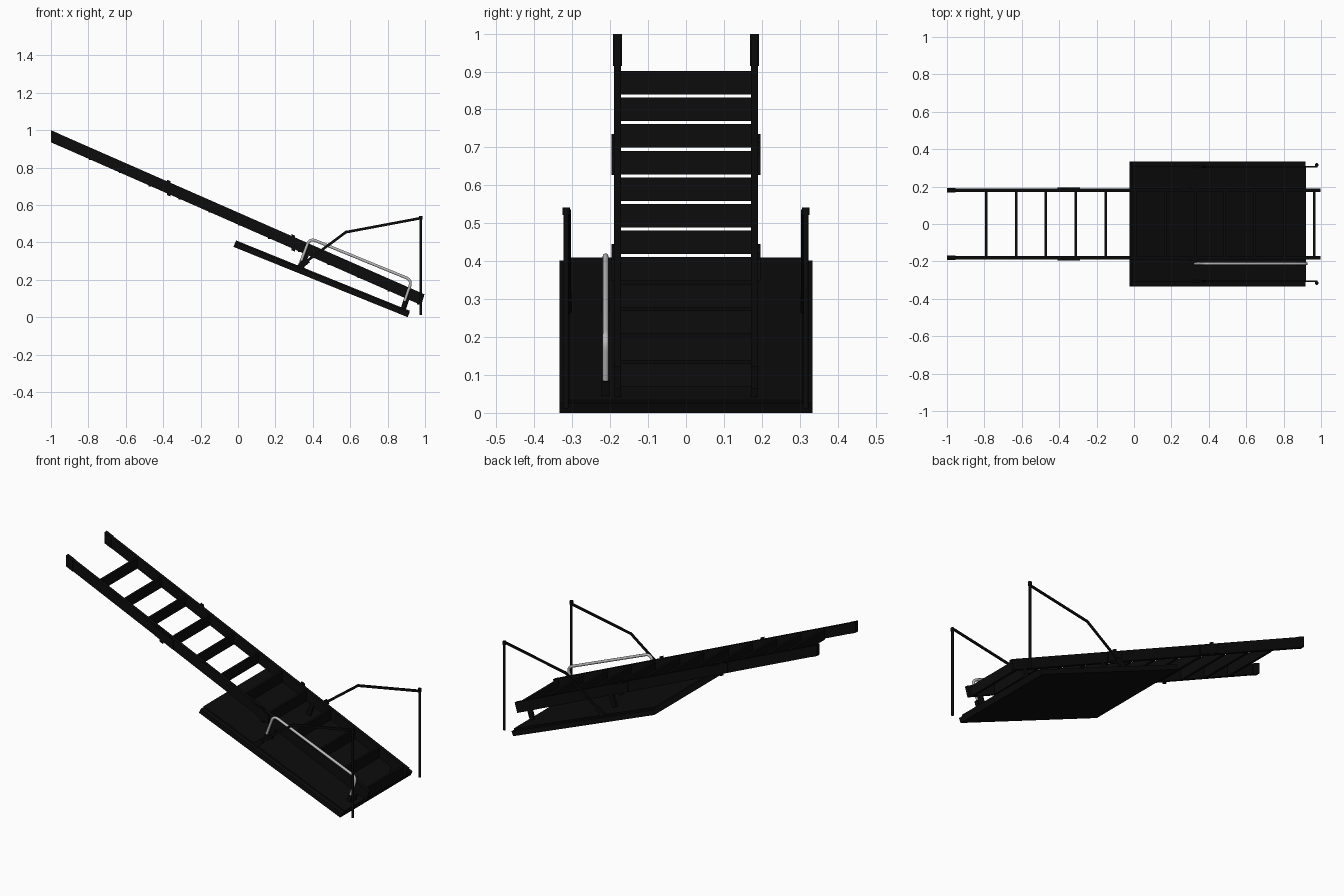
import bpy, bmesh
from mathutils import Vector

if "Cube" in bpy.data.objects:
    bpy.data.objects.remove(bpy.data.objects["Cube"])


def material(name, value):
    m = bpy.data.materials.new(name)
    m.diffuse_color = (value, value, value, 1)
    m.use_nodes = True
    m.node_tree.nodes["Principled BSDF"].inputs["Base Color"].default_value = m.diffuse_color
    return m


BLACK = material("black paint", 0.0035)
STEEL = material("light steel", 0.5)


def finish(name, bm, mat):
    bmesh.ops.recalc_face_normals(bm, faces=bm.faces)
    me = bpy.data.meshes.new(name)
    bm.to_mesh(me)
    bm.free()
    me.materials.append(mat)
    ob = bpy.data.objects.new(name, me)
    bpy.context.collection.objects.link(ob)
    return ob


def plate(name, outline, y0, y1, mat=BLACK):
    """Side outline (x, z) extruded from y0 to y1."""
    bm = bmesh.new()
    face = bm.faces.new([bm.verts.new((x, y0, z)) for x, z in outline])
    ext = bmesh.ops.extrude_face_region(bm, geom=[face])
    verts = [g for g in ext["geom"] if isinstance(g, bmesh.types.BMVert)]
    bmesh.ops.translate(bm, verts=verts, vec=(0, y1 - y0, 0))
    return finish(name, bm, mat)


def strip(name, a, b, width, y0, y1):
    """Straight flat bar between two side points."""
    a, b = Vector(a), Vector(b)
    d = (b - a).normalized()
    n = Vector((-d.y, d.x)) * width / 2
    return plate(name, [a + n, b + n, b - n, a - n], y0, y1)


def tube(name, points, radius, mat, bend=0.0, sides=12):
    """Round tube through points with rounded corners."""
    pts = [Vector(p) for p in points]
    path = [pts[0]]
    for p, q, r in zip(pts, pts[1:], pts[2:]):
        s, e = q + (p - q).normalized() * bend, q + (r - q).normalized() * bend
        for i in range(7):
            t = i / 6
            path.append(s * (1 - t) ** 2 + q * 2 * t * (1 - t) + e * t * t)
    path.append(pts[-1])
    cu = bpy.data.curves.new(name, 'CURVE')
    cu.dimensions = '3D'
    cu.bevel_depth = radius
    cu.bevel_resolution = sides // 4
    cu.use_fill_caps = True
    sp = cu.splines.new('POLY')
    sp.points.add(len(path) - 1)
    for pt, co in zip(sp.points, path):
        pt.co = (*co, 1)
    cu.materials.append(mat)
    ob = bpy.data.objects.new(name, cu)
    bpy.context.collection.objects.link(ob)
    return ob


def both(y0, y1):
    """Same y range on either side."""
    return (("front", -y1, -y0), ("back", y0, y1))


SLOPE = 0.44


def rail_z(x):
    return 0.967 - SLOPE * (x + 1)


def rail_piece(name, x0, x1, half, y0, y1):
    z0, z1 = rail_z(x0), rail_z(x1)
    plate(name, [(x0, z0 - half), (x1, z1 - half), (x1, z1 + half), (x0, z0 + half)], y0, y1)


# Ladder rails, with end sleeves and hinge plates
for side, y0, y1 in both(0.171, 0.190):
    plate(side + "_rail", [(-1, 0.935), (0.98, 0.064), (0.997, 0.122), (-1, 0.999)], y0, y1)
for side, y0, y1 in both(0.169, 0.193):
    rail_piece(side + "_rail_sleeve", -1.0, -0.955, 0.0325, y0, y1)
for side, y0, y1 in both(0.188, 0.196):
    rail_piece(side + "_upper_hinge", -0.41, -0.29, 0.028, y0, y1)
    rail_piece(side + "_upper_hinge_pin", -0.38, -0.36, 0.041, y0, y1)
    rail_piece(side + "_lower_hinge", 0.25, 0.34, 0.028, y0, y1)
    rail_piece(side + "_lower_hinge_pin", 0.285, 0.305, 0.043, y0, y1)

# Upright rung plates
for i in range(12):
    x = -0.79 + 0.1595 * i
    z = rail_z(x) - 0.004
    plate("rung_%d" % (i + 1), [(x - 0.007, z - 0.031), (x + 0.007, z - 0.031),
                                (x + 0.007, z + 0.031), (x - 0.007, z + 0.031)], -0.172, 0.172)

# Sloping platform with a raised inner panel
plate("platform", [(-0.025, 0.376), (0.907, 0.0), (0.918, 0.026), (-0.013, 0.402)], -0.333, 0.333)
plate("platform_panel", [(-0.014, 0.400), (0.915, 0.024), (0.919, 0.034), (-0.010, 0.410)],
      -0.308, 0.308)

# Struts joining ladder and platform
for side, y0, y1 in both(0.172, 0.188):
    strip(side + "_lower_strut", (0.88, 0.03), (0.915, 0.14), 0.028, y0, y1)
    strip(side + "_upper_strut", (0.335, 0.255), (0.375, 0.36), 0.028, y0, y1)

# Side handrails: flat folding bars, round posts and platform brackets
for side, y0, y1 in both(0.303, 0.310):
    s = 1 if y0 > 0 else -1
    strip(side + "_handrail_top", (0.575, 0.454), (0.98, 0.530), 0.014, y0, y1)
    strip(side + "_handrail_brace", (0.335, 0.275), (0.583, 0.459), 0.014, y0, y1)
    strip(side + "_handrail_bracket", (0.325, 0.265), (0.375, 0.305), 0.030,
          y0 - 0.003, y1 + 0.003)
    tube(side + "_post", [(0.977, s * 0.316, 0.012), (0.977, s * 0.316, 0.535)], 0.007, BLACK)
    tube(side + "_post_cap", [(0.977, s * 0.316, 0.522), (0.977, s * 0.316, 0.541)], 0.010, BLACK)

# Steel grab bar on the front side
Y = -0.212
tube("grab_bar", [(0.328, Y, 0.275), (0.383, Y, 0.422), (0.930, Y, 0.198), (0.880, Y, 0.055)],
     0.008, STEEL, bend=0.035)
for name, a, b in (("upper", (0.333, 0.262), (0.345, 0.30)), ("lower", (0.880, 0.04), (0.895, 0.085))):
    strip("grab_bar_%s_mount" % name, a, b, 0.022, Y - 0.011, Y + 0.011)
